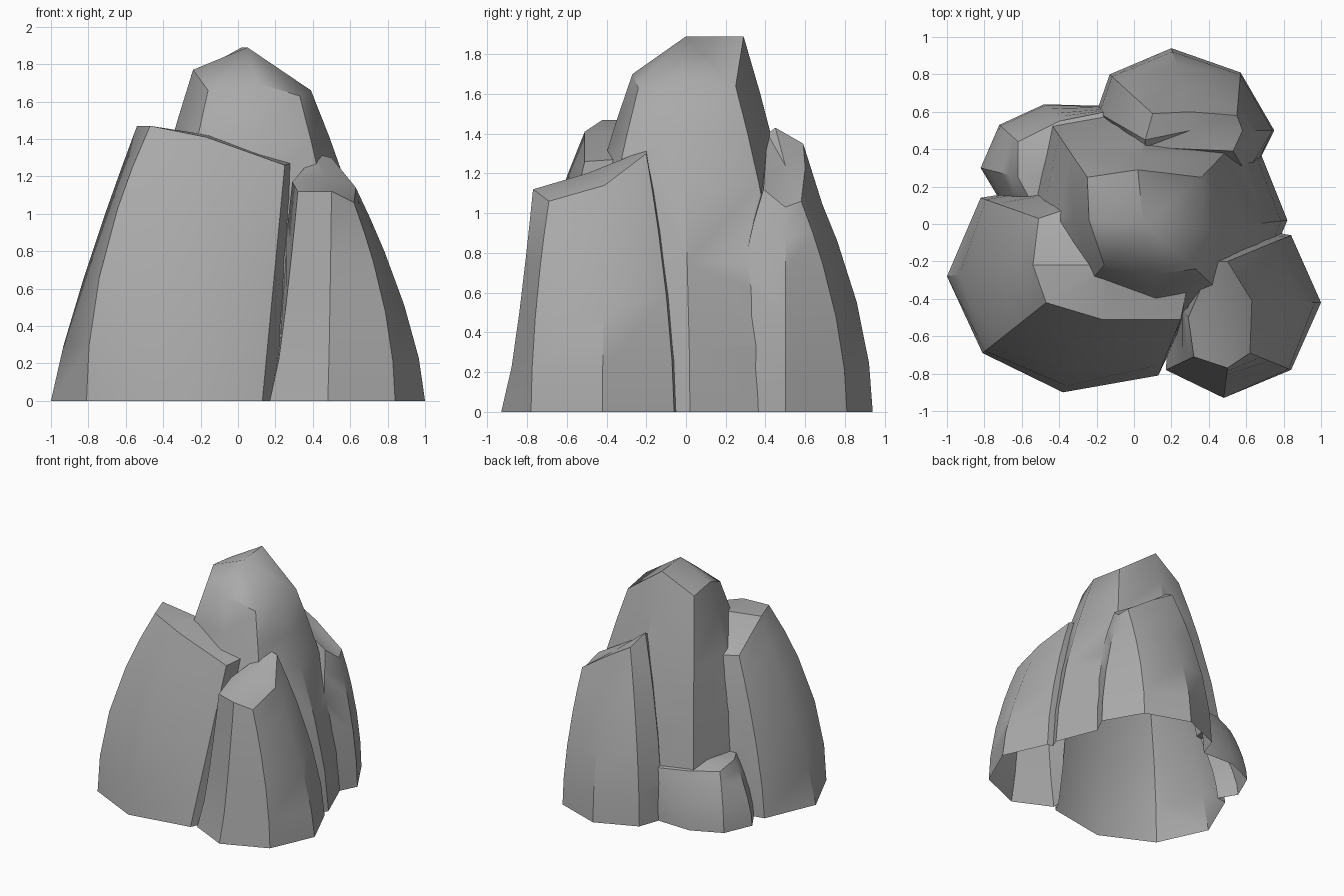
import bpy
import bmesh
import math

cube = bpy.data.objects.get("Cube")
if cube:
    bpy.data.objects.remove(cube, do_unlink=True)

# One flat stone colour
stone = bpy.data.materials.new("grey_stone")
stone.use_nodes = True
colour = (0.4, 0.4, 0.4, 1)
stone.diffuse_color = colour
bsdf = next(n for n in stone.node_tree.nodes if n.type == "BSDF_PRINCIPLED")
bsdf.inputs["Base Color"].default_value = colour
bsdf.inputs["Roughness"].default_value = 0.9

LEVELS = (0, 0.2, 0.45, 0.7, 0.85, 1)


def rock(name, corners, apex):
    """Loft a bulging rock; a corner is (base x, y, top x, y, z, bulge)."""
    bm = bmesh.new()
    # A skirt below the ground is trimmed off after the rocks are merged
    rings = [[bm.verts.new((c[0], c[1], -0.1 * apex[2])) for c in corners]]
    for level in LEVELS:
        ring = []
        for bx, by, tx, ty, tz, bulge in corners:
            inward = level ** bulge
            ring.append(bm.verts.new((bx + (tx - bx) * inward,
                                      by + (ty - by) * inward,
                                      tz * level)))
        rings.append(ring)
    count = len(corners)
    for lower, upper in zip(rings, rings[1:]):
        for i in range(count):
            j = (i + 1) % count
            bm.faces.new((lower[i], lower[j], upper[j], upper[i]))
    bm.faces.new(rings[0][::-1])
    # Faceted top around the apex
    peak = bm.verts.new(apex)
    for i in range(count):
        bm.faces.new((rings[-1][i], rings[-1][(i + 1) % count], peak))
    bmesh.ops.recalc_face_normals(bm, faces=bm.faces)
    mesh = bpy.data.meshes.new(name)
    bm.to_mesh(mesh)
    bm.free()
    mesh.materials.append(stone)
    obj = bpy.data.objects.new(name, mesh)
    bpy.context.collection.objects.link(obj)
    return obj


# Tall central spire
spire = rock("central_spire", [
    (-0.4, -0.5, -0.16, -0.22, 1.66, 1.6),
    (0.15, -0.65, 0.1, -0.27, 1.7, 1.6),
    (0.6, -0.5, 0.33, -0.24, 1.63, 1.6),
    (0.82, 0.02, 0.39, -0.03, 1.66, 1.6),
    (0.62, 0.52, 0.36, 0.25, 1.64, 1.6),
    (0.1, 0.65, 0.02, 0.29, 1.89, 1.6),
    (-0.46, 0.56, -0.25, 0.25, 1.74, 1.6),
    (-0.6, 0, -0.24, 0.02, 1.77, 1.6),
], (0.05, 0, 1.89))

# Broad slab at the front, on the -x side
slab = rock("broad_front_rock", [
    (-1, -0.28, -0.54, -0.22, 1.47, 1.2),
    (-0.81, -0.69, -0.47, -0.42, 1.47, 2),
    (-0.38, -0.9, -0.17, -0.51, 1.41, 1.5),
    (0.13, -0.81, 0.25, -0.51, 1.26, 1),
    (0.3, -0.45, 0.28, -0.36, 1.27, 1.5),
    (0.1, 0.1, 0.1, 0.1, 1.2, 1.5),
    (-0.45, 0.2, -0.3, 0.1, 1.21, 1.5),
    (-0.82, 0.14, -0.51, 0.03, 1.23, 1.5),
], (-0.15, -0.22, 1.42))

# Narrower rock at the front, on the +x side
pillar = rock("narrow_front_rock", [
    (0.17, -0.78, 0.32, -0.71, 1.12, 0.7),
    (0.48, -0.93, 0.5, -0.77, 1.12, 0.7),
    (0.84, -0.78, 0.62, -0.69, 1.06, 1.8),
    (1, -0.42, 0.63, -0.41, 1.14, 1.5),
    (0.84, -0.06, 0.5, -0.2, 1.3, 1.6),
    (0.5, 0, 0.42, -0.2, 1.32, 1.6),
    (0.2, -0.4, 0.29, -0.5, 1.17, 1.5),
], (0.46, -0.5, 1.2))

# Rock at the back, its top sloping down towards +x
back = rock("back_rock", [
    (0, 0.3, 0.06, 0.41, 1.4, 1.8),
    (0.62, 0.24, 0.53, 0.39, 1.12, 2.5),
    (0.75, 0.5, 0.58, 0.5, 1.03, 1.8),
    (0.57, 0.81, 0.55, 0.58, 1.06, 1.8),
    (0.2, 0.94, 0.3, 0.6, 1.23, 1.8),
    (-0.13, 0.8, 0.1, 0.59, 1.35, 1.8),
    (-0.2, 0.6, 0.06, 0.45, 1.43, 1.8),
], (0.3, 0.5, 1.24))

# Low boulder at the back, on the -x side
boulder = rock("low_boulder", [
    (-0.7, 0.1, -0.55, 0.12, 0.48, 1.7),
    (-0.82, 0.3, -0.62, 0.25, 0.48, 1.7),
    (-0.72, 0.53, -0.62, 0.44, 0.45, 1.7),
    (-0.48, 0.64, -0.4, 0.55, 0.44, 1.7),
    (-0.1, 0.63, -0.15, 0.6, 0.42, 1.7),
    (-0.2, 0.3, -0.3, 0.3, 0.5, 1.7),
], (-0.42, 0.38, 0.49))

# Merge the rocks into one shell
parts = [slab, pillar, back, boulder]
for part in parts:
    union = spire.modifiers.new("merge_" + part.name, "BOOLEAN")
    union.operation = "UNION"
    union.solver = "EXACT"
    union.object = part
graph = bpy.context.evaluated_depsgraph_get()
merged = bpy.data.meshes.new_from_object(spire.evaluated_get(graph))
spire.modifiers.clear()
spire.data = merged
spire.name = merged.name = "rock_cluster"
for part in parts:
    bpy.data.objects.remove(part, do_unlink=True)

# Trim the skirt at ground level, leaving the underside open
bm = bmesh.new()
bm.from_mesh(merged)
bmesh.ops.bisect_plane(bm, geom=bm.verts[:] + bm.edges[:] + bm.faces[:],
                       plane_co=(0, 0, 0), plane_no=(0, 0, 1),
                       clear_inner=True)
bm.to_mesh(merged)
bm.free()

# Soft faces with crisp ridges
bpy.ops.object.select_all(action="DESELECT")
spire.select_set(True)
bpy.context.view_layer.objects.active = spire
bpy.ops.object.shade_smooth_by_angle(angle=math.radians(38))
